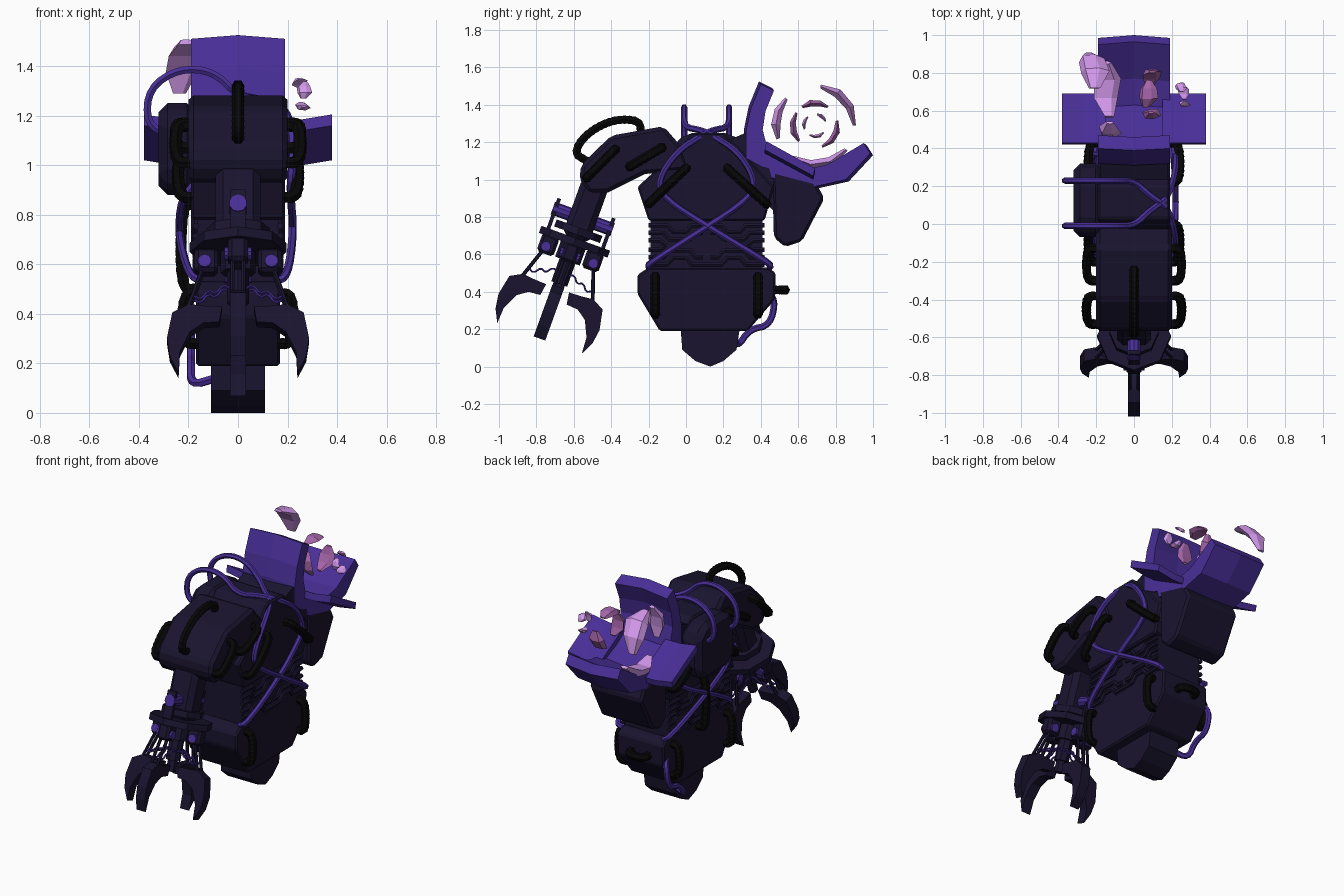
import bpy, bmesh, math, random
from mathutils import Vector, Matrix

if "Cube" in bpy.data.objects:
    bpy.data.objects.remove(bpy.data.objects["Cube"])

random.seed(4)


def material(name, col):
    m = bpy.data.materials.new(name)
    m.diffuse_color = (*col, 1)
    m.use_nodes = True
    m.node_tree.nodes["Principled BSDF"].inputs["Base Color"].default_value = m.diffuse_color
    return m


DARK = material("dark_shell", (0.010, 0.007, 0.028))
BLACK = material("black_rubber", (0.002, 0.002, 0.002))
PURPLE = material("purple", (0.065, 0.028, 0.31))
PINK = material("pink_crystal", (0.66, 0.32, 0.85))
VIOLET = material("violet_crystal", (0.38, 0.13, 0.40))


def add(name, bm, mat, bevel=0):
    bmesh.ops.recalc_face_normals(bm, faces=bm.faces)
    me = bpy.data.meshes.new(name)
    bm.to_mesh(me)
    bm.free()
    ob = bpy.data.objects.new(name, me)
    bpy.context.collection.objects.link(ob)
    me.materials.append(mat)
    if bevel:
        b = ob.modifiers.new("chamfer", "BEVEL")
        b.width, b.segments, b.limit_method = bevel, 1, "ANGLE"
    return ob


def loft(name, rings, mat, bevel=0):
    bm = bmesh.new()
    rings = [[bm.verts.new(p) for p in r] for r in rings]
    n = len(rings[0])
    for a, b in zip(rings, rings[1:]):
        for i in range(n):
            bm.faces.new((a[i], a[(i + 1) % n], b[(i + 1) % n], b[i]))
    bm.faces.new(rings[0])
    bm.faces.new(rings[-1])
    return add(name, bm, mat, bevel)


# (u, w, v) -> body space: profile drawn in y/z, extruded along x
BODY = Matrix(((0, 1, 0, 0), (1, 0, 0, 0), (0, 0, 1, 0), (0, 0, 0, 1)))


def prism(name, pts, ws, mat, bevel=0, M=BODY, offs=None):
    """Profile pts swept through the stations ws, each optionally offset."""
    offs = offs or [(0, 0)] * len(ws)
    return loft(name, [[M @ Vector((u + o[0], w, v + o[1])) for u, v in pts]
                       for w, o in zip(ws, offs)], mat, bevel)


def rect(u0, u1, v0, v1):
    return [(u0, v0), (u1, v0), (u1, v1), (u0, v1)]


def cyl(name, p0, p1, r, mat, n=8):
    p0, p1 = Vector(p0), Vector(p1)
    q = (p1 - p0).to_track_quat("Z", "Y").to_matrix().to_4x4()
    bm = bmesh.new()
    bmesh.ops.create_cone(bm, cap_ends=True, segments=n, radius1=r, radius2=r,
                          depth=(p1 - p0).length, matrix=Matrix.Translation((p0 + p1) / 2) @ q)
    return add(name, bm, mat)


def tube(name, pts, r, mat, smooth=2, ribs=0):
    """Pipe along a corner-cut path; ribs > 0 makes a corrugated hose."""
    pts = [Vector(p) for p in pts]
    for _ in range(smooth):
        out = [pts[0]]
        for a, b in zip(pts, pts[1:]):
            out += [a.lerp(b, 0.25), a.lerp(b, 0.75)]
        pts = out + [pts[-1]]
    if ribs:
        seg = [(b - a).length for a, b in zip(pts, pts[1:])]
        res, total = [], sum(seg)
        for k in range(ribs + 1):
            s, i = total * k / ribs, 0
            while i < len(seg) - 1 and s > seg[i]:
                s -= seg[i]
                i += 1
            res.append(pts[i].lerp(pts[i + 1], s / seg[i]))
        pts = res
    cu = bpy.data.curves.new(name, "CURVE")
    cu.dimensions, cu.bevel_depth, cu.bevel_resolution, cu.use_fill_caps = "3D", r, 1, True
    sp = cu.splines.new("POLY")
    sp.points.add(len(pts) - 1)
    for i, p in enumerate(pts):
        sp.points[i].co = (*p, 1)
        sp.points[i].radius = 0.9 if ribs and i % 2 else 1
    sp.use_smooth = False
    tmp = bpy.data.objects.new(name, cu)
    bpy.context.collection.objects.link(tmp)
    me = bpy.data.meshes.new_from_object(tmp.evaluated_get(bpy.context.evaluated_depsgraph_get()))
    bpy.data.objects.remove(tmp)
    me.materials.clear()
    me.materials.append(mat)
    bpy.context.collection.objects.link(bpy.data.objects.new(name, me))


def handle(name, p0, p1, out):
    p0, p1, o = Vector(p0), Vector(p1), Vector(out)
    tube(name, [p0, p0 + o, p1 + o, p1], 0.027, BLACK, 2, 22)


# Torso, waist, hips, foot and the pack on the left flank
prism("upper_torso", [(0.03, 1.25), (0.2, 1.25), (0.28, 1.17), (0.47, 0.96), (0.42, 0.78),
      (-0.2, 0.78), (-0.26, 0.96), (-0.03, 1.17)], (-0.19, 0.19), DARK, 0.01)
prism("waist_core", rect(-0.19, 0.41, 0.5, 0.8), (-0.165, 0.165), DARK)
prism("hips", [(-0.26, 0.49), (-0.2, 0.53), (0.44, 0.53), (0.48, 0.5), (0.475, 0.36), (0.33, 0.19),
      (-0.14, 0.19), (-0.26, 0.39)], (-0.17, 0.17), DARK, 0.01)
prism("foot", [(-0.03, 0.22), (0.29, 0.22), (0.27, 0.09), (0.2, 0.03), (0.13, 0), (0.05, 0.03),
      (-0.02, 0.09)], (-0.11, 0.11), DARK)
prism("side_pack", [(-0.07, 0.95), (-0.07, 1.18), (0, 1.25), (0.24, 1.25), (0.32, 1.18), (0.32, 0.95),
      (0.25, 0.88), (0, 0.88)], (-0.32, -0.17), DARK, 0.035)

# Circuit-like strips on the waist, mirrored into four quadrants on both sides
strips = [[(-.2, .755), (-.1, .755), (-.07, .72), (0, .72), (.03, .755), (.11, .755)],
          [(-.2, .715), (-.12, .715), (-.09, .68), (.02, .68), (.05, .715), (.09, .715)],
          [(-.2, .675), (-.14, .675), (-.11, .65)]]
for sx in (-1, 1):
    for my in (0, 1):
        for mz in (0, 1):
            for s in strips:
                tube("waist_strip", [(sx * 0.17, 0.22 - y if my else y, 1.3 - z if mz else z)
                                     for y, z in s], 0.014, DARK, 0)

# Rear launcher: housing, bowl petals and side wings
prism("launcher_neck", [(0.2, 1.2), (0.32, 1.25), (0.44, 1.12), (0.66, 1.0), (0.5, 0.8), (0.4, 0.9)],
      (-0.18, 0.18), DARK)
prism("launcher_housing", [(0.46, 1.05), (0.69, 0.99), (0.74, 0.9), (0.62, 0.67), (0.53, 0.64),
      (0.47, 0.69)], (-0.19, 0.19), DARK, 0.015)
prism("front_petal", [(0.39, 1.525), (0.46, 1.49), (0.415, 1.38), (0.40, 1.28), (0.44, 1.13),
      (0.5, 1.06), (0.4, 1.08), (0.31, 1.13), (0.31, 1.27), (0.335, 1.39)], (-0.19, 0, 0.19), PURPLE,
      offs=[(0.01, -0.015), (0, 0), (0.01, -0.015)])
prism("rear_petal", [(0.43, 1.15), (0.52, 1.09), (0.63, 1.04), (0.77, 1.07), (0.965, 1.185), (1.0, 1.13),
      (0.87, 0.99), (0.69, 0.95), (0.47, 1.0)], (-0.19, 0, 0.19), PURPLE,
      offs=[(-0.015, 0.01), (0, 0), (-0.015, 0.01)])
for s in (-1, 1):
    prism("side_wing", [(0.42, 1.15), (0.43, 1.195), (0.69, 1.05), (0.68, 1.01)],
          (s * 0.15, s * 0.26, s * 0.38), PURPLE, offs=[(0, -0.01), (0, -0.01), (0, 0.01)])


# Floating crystal arcs in three rings, faceted and tapering at both ends
def shard(x, hw, r, th, a0, a1, mat):
    rings = []
    for k, s in enumerate((0.35, 0.9, 1, 0.4)):
        a = math.radians(a0 + (a1 - a0) * k / 3)
        j = random.uniform(-0.25, 0.25) * hw
        sec = [(-0.5, -1), (0.4, -0.7), (0.5, 0.3), (0, 1), (-0.5, 0.5)]
        rings.append([(x + j + w * hw * s, 0.69 + (r + q * th * s) * math.cos(a),
                       1.29 + (r + q * th * s) * math.sin(a)) for q, w in sec])
    loft("crystal_shard", rings, mat)


for x, hw, a0, a1 in ((-0.12, 0.06, 137, 200), (-0.22, 0.075, 0, 82), (-0.14, 0.07, 234, 322)):
    shard(x, hw, 0.21, 0.05, a0, a1, PINK)
for x, a0, a1 in ((0.1, 146, 225), (0.07, 55, 125), (0.09, -72, 12)):
    shard(x, 0.05, 0.12, 0.035, a0, a1, VIOLET)
for x, a0, a1 in ((0.25, 20, 80), (0.27, 130, 200), (0.26, 240, 320)):
    shard(x, 0.03, 0.06, 0.02, a0, a1, PINK)

# Upper arm and its side tubes
prism("upper_arm", [(0.02, 1.05), (-0.02, 1.17), (-0.12, 1.285), (-0.4, 1.235), (-0.56, 1.08),
      (-0.57, 1.0), (-0.52, 0.93), (-0.42, 0.93), (-0.22, 1.03)], (-0.2, 0.2), DARK, 0.02)
tube("elbow_hose", [(0, -0.53, 1.1), (0, -0.6, 1.14), (0, -0.54, 1.24), (0, -0.4, 1.32),
     (0, -0.25, 1.32), (0, -0.24, 1.25)], 0.026, BLACK, 2, 40)
for s in (-1, 1):
    for a, b, x in (((-0.53, 1.01), (-0.38, 1.16), 0.19), ((-0.3, 1.07), (-0.13, 1.17), 0.19),
                    ((-0.2, 0.87), (0.0, 1.06), 0.18), ((0.43, 0.87), (0.22, 1.06), 0.18),
                    ((-0.165, 0.28), (-0.165, 0.48), 0.16), ((0.385, 0.28), (0.385, 0.48), 0.16)):
        handle("side_handle", (s * x, *a), (s * x, *b), (s * 0.062, 0, 0))
handle("rear_handle", (-0.06, 0.46, 0.41), (0.06, 0.46, 0.41), (0, 0.07, 0))
handle("left_waist_hose", (-0.17, 0.12, 0.5), (-0.17, 0.12, 0.84), (-0.06, 0, 0))

# Purple hoses arching from the side pack and crossing on the right flank
for y0, y1, y2, y3 in ((0.23, -0.05, -0.15, 0.45), (-0.01, 0.28, 0.37, -0.2)):
    ym = (y0 + y1) / 2
    tube("crossing_hose", [(-0.28, y0, 1.12), (-0.37, y0, 1.17), (-0.36, y0, 1.31), (-0.24, y0, 1.39),
         (-0.1, y0, 1.38), (0.0, y0, 1.28), (0.09, ym * 0.6 + y0 * 0.4, 1.265), (0.18, ym, 1.24),
         (0.22, y1, 1.15), (0.22, y2, 1.0), (0.21, y2 * 0.95 + y3 * 0.05, 0.9),
         (0.225, (y2 + y3) / 2, 0.73), (0.2, y3, 0.55), (0.15, y3, 0.53)], 0.017, PURPLE)
    tube("left_flank_hose", [(-0.18, y2, 0.92), (-0.23, y2, 0.86), (-0.24, (y2 + y3) / 2, 0.72),
         (-0.2, y3, 0.56), (-0.15, y3, 0.53)], 0.016, PURPLE)
tube("rear_drain_hose", [(-0.15, 0.42, 0.4), (-0.19, 0.48, 0.36), (-0.19, 0.45, 0.22),
     (-0.19, 0.34, 0.2), (-0.19, 0.28, 0.11), (-0.09, 0.25, 0.14)], 0.018, PURPLE)

# Forearm frame: radial direction, tangent and downward axis for each claw
O = Vector((0, -0.61, 0.63))
D = Vector((0, -0.34, -0.94)).normalized()
P = Vector((0, -0.94, 0.34)).normalized()


def frame(k):
    a = k * math.pi / 2
    r = P * math.cos(a) + Vector((1, 0, 0)) * math.sin(a)
    M = Matrix((r, D.cross(r), D)).transposed().to_4x4()
    M.translation = O
    return M


prism("forearm", rect(-0.075, 0.075, -0.38, -0.05), (-0.09, 0.09), DARK, 0.03, frame(0))
for name, t0, t1, r, n in (("wrist_collar", -0.12, -0.08, 0.13, 8), ("wrist_flange", -0.06, -0.02, 0.195, 8),
                           ("claw_hub", -0.04, 0.07, 0.07, 8), ("hub_shaft", 0.05, 0.2, 0.045, 8),
                           ("hub_tip", 0.18, 0.27, 0.03, 6)):
    cyl(name, O + D * t0, O + D * t1, r, DARK, n)

# Four claws with knuckles, rods and wavy wires; hydraulic pins front and back
claw = [(0.075, 0.29), (0.065, 0.225), (0.13, 0.222), (0.2, 0.215), (0.265, 0.25), (0.287, 0.36),
        (0.275, 0.44), (0.24, 0.51), (0.235, 0.42), (0.195, 0.335), (0.14, 0.295)]
for k in range(4):
    F = frame(k)
    prism("claw", claw, (-0.033, 0.033), DARK, 0, F)
    if k % 2 == 0:
        cyl("wrist_pin", F @ Vector((0.05, 0, -0.17)), F @ Vector((0.17, 0, -0.17)), 0.036, PURPLE, 10)
        prism("pin_bracket", rect(0.145, 0.165, -0.23, -0.05), (-0.03, 0.03), DARK, 0, F)
    prism("knuckle_block", rect(0.08, 0.175, -0.03, 0.075), (-0.04, 0.04), DARK, 0.015, F)
    cyl("knuckle_pin", F @ Vector((0.135, -0.055, 0.035)), F @ Vector((0.135, 0.055, 0.035)), 0.027, PURPLE, 10)
    for w in (-0.022, 0.022):
        cyl("claw_rod", F @ Vector((0.14, w, 0.05)), F @ Vector((0.205, w, 0.24)), 0.01, DARK, 6)
        tube("claw_wire", [F @ Vector((0.03 + 0.03 * i, w, 0.13 + 0.012 * i + 0.014 * (-1) ** i))
                           for i in range(6)], 0.006, PURPLE, 1)
